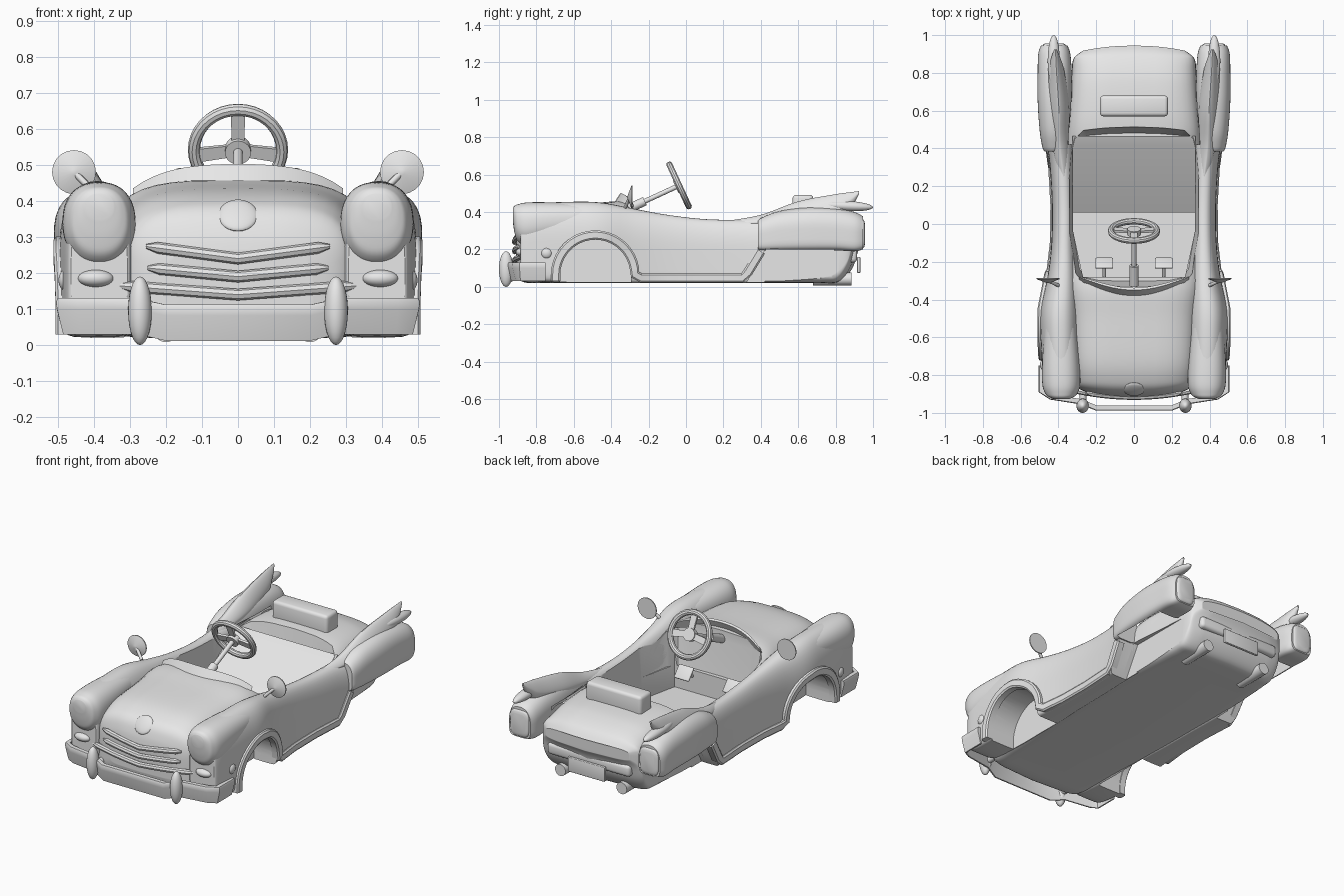
import bpy, bmesh, math
from mathutils import Vector, Matrix

old = bpy.data.objects.get("Cube")
if old:
    bpy.data.objects.remove(old)

grey = bpy.data.materials.new("plain_grey")
grey.use_nodes = True
grey.diffuse_color = (0.8, 0.8, 0.8, 1)
grey.node_tree.nodes["Principled BSDF"].inputs["Base Color"].default_value = (0.8, 0.8, 0.8, 1)
parts = []


def make(name, bm, mirror=False, keep=True):
    bmesh.ops.recalc_face_normals(bm, faces=bm.faces)
    mesh = bpy.data.meshes.new(name)
    bm.to_mesh(mesh)
    bm.free()
    mesh.materials.append(grey)
    ob = bpy.data.objects.new(name, mesh)
    bpy.context.collection.objects.link(ob)
    if mirror:
        ob.modifiers.new("mirror", "MIRROR").use_mirror_merge = False
    if keep:
        parts.append(ob)
    return ob


def skin(bm, rings):
    """Join rings of points into a capped solid."""
    rows = [[bm.verts.new(p) for p in r] for r in rings]
    n = len(rows[0])
    for a, b in zip(rows, rows[1:]):
        for i in range(n):
            j = (i + 1) % n
            bm.faces.new((a[i], a[j], b[j], b[i]))
    bm.faces.new(rows[0])
    bm.faces.new(rows[-1][::-1])


def spline(st, sub=5):
    """Catmull-Rom through the stations."""
    out = []
    for i in range(len(st) - 1):
        a, b, c, d = st[max(i - 1, 0)], st[i], st[i + 1], st[min(i + 2, len(st) - 1)]
        for k in range(sub):
            t = k / sub
            out.append([q + .5 * t * (r - p + t * (2*p - 5*q + 4*r - s + t * (3*(q - r) + s - p)))
                        for p, q, r, s in zip(a, b, c, d)])
    return out + [list(st[-1])]


def loft(name, stations, top=2.6, bottom=8, bow=0, mirror=True):
    """Stations are y, centre x, half width, low z, high z."""
    rings = []
    for y, cx, w, lo, hi in spline(stations):
        ring = []
        for i in range(40):
            a = math.tau * i / 40
            c, s = math.cos(a), math.sin(a)
            e = 2 / (top if s >= 0 else bottom)
            x = cx + w * math.copysign(abs(c) ** e, c)
            z = (lo + hi) / 2 + (hi - lo) / 2 * math.copysign(abs(s) ** e, s)
            ring.append((x, y * (1 - bow * x * x * y ** 4), z))
        rings.append(ring)
    bm = bmesh.new()
    skin(bm, rings)
    return make(name, bm, mirror)


def sweep(name, path, profile, up, mirror=False, scales=None):
    """Sweep a profile of (side, up) offsets along a path."""
    path, up = [Vector(p) for p in path], Vector(up).normalized()
    rings = []
    for i, p in enumerate(path):
        t = path[min(i + 1, len(path) - 1)] - path[max(i - 1, 0)]
        side = t.cross(up).normalized()
        k = scales[i] if scales else 1
        rings.append([p + k * (a * side + b * up) for a, b in profile])
    bm = bmesh.new()
    skin(bm, rings)
    return make(name, bm, mirror)


def prism(name, pts, x0, x1, mirror=True, keep=False):
    bm = bmesh.new()
    skin(bm, [[(x, y, z) for y, z in pts] for x in (x0, x1)])
    return make(name, bm, mirror, keep)


def ball(name, loc, radii, tilt=0, mirror=True):
    bm = bmesh.new()
    m = Matrix.Translation(loc) @ Matrix.Rotation(math.radians(tilt), 4, 'X') @ Matrix.Diagonal((*radii, 1))
    bmesh.ops.create_uvsphere(bm, u_segments=24, v_segments=14, radius=1, matrix=m)
    return make(name, bm, mirror)


def tube(name, a, b, r0, r1=None, mirror=False):
    a, b = Vector(a), Vector(b)
    m = Matrix.Translation((a + b) / 2) @ (b - a).to_track_quat('Z', 'Y').to_matrix().to_4x4()
    bm = bmesh.new()
    bmesh.ops.create_cone(bm, cap_ends=True, segments=20, radius1=r0, radius2=r0 if r1 is None else r1,
                          depth=(b - a).length, matrix=m)
    return make(name, bm, mirror)


def box(name, lo, hi, bevel=0.01, tilt=0, mirror=False):
    lo, hi = Vector(lo), Vector(hi)
    m = Matrix.Translation((lo + hi) / 2) @ Matrix.Rotation(math.radians(tilt), 4, 'X') @ Matrix.Diagonal((*(hi - lo), 1))
    bm = bmesh.new()
    bmesh.ops.create_cube(bm, size=1, matrix=m)
    bmesh.ops.bevel(bm, geom=bm.edges[:], offset=bevel, segments=3, affect='EDGES', profile=0.5)
    return make(name, bm, mirror)


# Main shell, side panels and fenders
body = loft("body_shell", [
    (-.915, 0, .2, .1, .26), (-.905, 0, .27, .06, .31), (-.88, 0, .31, .03, .365), (-.83, 0, .32, .02, .40),
    (-.72, 0, .33, .02, .43), (-.5, 0, .34, .02, .447), (-.33, 0, .36, .02, .457), (-.2, 0, .36, .02, .42),
    (0, 0, .36, .02, .365), (.35, 0, .36, .02, .37), (.5, 0, .355, .02, .395), (.62, 0, .345, .02, .40),
    (.75, 0, .335, .02, .392), (.83, 0, .33, .03, .375), (.89, 0, .325, .1, .352), (.92, 0, .31, .19, .33),
    (.945, 0, .27, .235, .30),
], top=3.5, bottom=10, bow=.5, mirror=False)
side_line = [
    (-.885, .385, .078, .08, .39), (-.87, .385, .088, .05, .42), (-.8, .385, .098, .03, .445),
    (-.6, .39, .105, .02, .455), (-.45, .39, .104, .02, .45), (-.28, .375, .083, .02, .418),
    (-.1, .37, .067, .02, .385), (.1, .37, .064, .02, .362), (.3, .378, .067, .02, .358), (.42, .385, .075, .02, .365)]
side = loft("front_fender_and_side", side_line, top=2.3)
rear_fender = loft("rear_fender", [
    (.385, .42, .055, .2, .355), (.41, .418, .068, .195, .372), (.5, .42, .08, .195, .405),
    (.65, .42, .09, .195, .425), (.8, .42, .09, .195, .42), (.9, .422, .085, .19, .40), (.945, .422, .07, .2, .378)],
    top=2.3, bottom=5)

# Cutters for cockpit, footwell and wheel wells
half = [(0, -.33), (.2, -.325), (.27, -.31), (.31, -.26), (.345, -.05), (.35, .25), (.34, .4), (.32, .46), (.27, .5), (.15, .51)]
outline = half + [(0, .515)] + [(-x, y) for x, y in half[:0:-1]]
bm = bmesh.new()
skin(bm, [[(x * k, .05 + (y - .05) * k, z) for x, y in outline] for k, z in ((.93, .2), (1, .4), (1, .8))])
cockpit = make("cockpit_cutter", bm, keep=False)
floor = [(.27, -.28), (.322, -.04), (.324, .23)]
bm = bmesh.new()
skin(bm, [[(x, y, z) for x, y in floor] + [(-x, y, z) for x, y in floor[::-1]] for z in (.07, .3)])
footwell = make("footwell_cutter", bm, keep=False)
arch_pts = [(-.485 - .19 * math.cos(math.pi * i / 20), .07 + .19 * math.sin(math.pi * i / 20)) for i in range(21)]
front_well = prism("front_well_cutter", [(-.675, -.1)] + arch_pts + [(-.295, -.1)], .31, .6)
rear_well = prism("rear_well_cutter", [(.255, -.1), (.425, .2), (1.1, .2), (1.1, -.1)], .329, .6)
skirt_well = prism("skirt_cutter", [(.42, .1), (.44, .34), (.78, .34), (.8, .1)], .33, .48)
cuts = {body: (cockpit, footwell, front_well, rear_well), side: (cockpit, footwell, front_well, rear_well),
        rear_fender: (cockpit, skirt_well)}
for ob, tools in cuts.items():
    bpy.context.view_layer.objects.active = ob
    for tool in tools:
        mod = ob.modifiers.new("cut", "BOOLEAN")
        mod.operation, mod.object, mod.solver = 'DIFFERENCE', tool, 'EXACT'
        ob.modifiers.move(len(ob.modifiers) - 1, 0)
        bpy.ops.object.modifier_apply(modifier=mod.name)
for tool in (cockpit, footwell, front_well, rear_well, skirt_well):
    bpy.data.objects.remove(tool)

# Reclined seat filling the back of the cockpit
prism("seat", [(.06, .06), (.06, .1), (.42, .325), (.465, .345), (.465, .06)], -.325, .325, False, True)


# Raised trim round the arch, along the sill and up the rear cutout
def side_x(y):
    for a, b in zip(side_line, side_line[1:]):
        if a[0] <= y <= b[0]:
            t = (y - a[0]) / (b[0] - a[0])
            return a[1] + a[2] + t * (b[1] + b[2] - a[1] - a[2]) + (.008 if y < -.27 else 0)


trim = [(-.485 - .212 * math.cos(math.pi * i / 20), .065 + .212 * math.sin(math.pi * i / 20)) for i in range(21)]
trim = [(-.697, .03)] + trim + [(-.24, .047), (-.1, .047), (.1, .047), (.3, .047), (.33, .075), (.4, .19)]
sweep("arch_and_sill_trim", [(side_x(y), y, z) for y, z in trim],
      [(-.025, -.035), (.025, -.035), (.025, .002), (.016, .009), (-.016, .009), (-.025, .002)], (1, 0, 0), mirror=True)

# Headlights, lamps, emblem and grille
loft("headlight", [(-.926, .385, .04, .35, .42), (-.917, .385, .064, .29, .433), (-.9, .385, .083, .245, .441),
                   (-.85, .385, .1, .22, .451), (-.74, .387, .099, .24, .452), (-.55, .39, .085, .27, .445)],
     top=2.3, bottom=2.2)
ball("turn_signal", (.395, -.88, .185), (.05, .03, .024))
ball("side_reflector", (.478, -.745, .18), (.02, .03, .03))
ball("bonnet_emblem", (0, -.875, .36), (.055, .055, .014), 52, mirror=False)
octagon = [(.016 * math.cos(math.tau * i / 8), .016 * math.sin(math.tau * i / 8)) for i in range(8)]
for label, reach, mid, end in (("upper", .255, .24, .274), ("middle", .25, .19, .214), ("lower", .335, .14, .165)):
    steps = [i / 8 for i in range(-8, 9)]
    sweep(label + "_grille_bar", [(reach * s, -.915 + .35 * (reach * s) ** 2, mid + (end - mid) * abs(s)) for s in steps],
          octagon, (0, 0, 1), scales=[.4 if abs(s) == 1 else 1 for s in steps])

# Front bumper with overriders
arm = [(.485, -.75, .08), (.485, -.885, .08), (.44, -.91, .08), (.28, -.935, .08), (.2, -.968, .062)]
sweep("front_bumper", arm + [(-x, y, z) for x, y, z in arm[::-1]],
      [(.008, -.05), (0, -.05), (-.018, .02), (-.02, .04), (-.016, .05), (.008, .05)], (0, 0, 1))
ball("bumper_overrider", (.272, -.962, .095), (.033, .038, .095))
tube("bumper_bracket", (.27, -.95, .08), (.27, -.85, .08), .018, mirror=True)

# Tail fins, bullet lamps, tail lights and rear hardware
loft("tail_fin", [(.2, .365, .012, .32, .35), (.4, .39, .04, .31, .385), (.6, .397, .055, .3, .457),
                  (.8, .41, .043, .34, .495), (.88, .414, .024, .42, .506), (.925, .416, .006, .495, .512)], top=1.4, bottom=2)
ball("bullet_lamp", (.425, .865, .432), (.032, .135, .027), -3)
loft("tail_light", [(.92, .422, .064, .2, .365), (.948, .422, .06, .207, .36), (.956, .422, .045, .225, .34)], top=4, bottom=4)
box("rear_apron_bar", (-.27, .82, .13), (.27, .915, .2), .02)
box("number_plate", (-.12, .915, .075), (.12, .932, .16), .004)
tube("exhaust_pipe", (.2, .68, .042), (.2, .885, .042), .034, mirror=True)
box("headrest", (-.18, .57, .35), (.18, .68, .492), .018)

# Wind deflector on the cowl
xs = [i * .029 for i in range(-10, 11)]
sweep("wind_deflector", [(x, -.37 + x * x, .452 - .35 * x * x) for x in xs],
      [(-.014, -.03), (.012, -.03), (.008, .054), (-.006, .054)], (0, .5, .86),
      scales=[1 - .75 * (abs(x) / .29) ** 4 for x in xs])

# Door mirrors
tube("mirror_stalk", (.40, -.325, .425), (.455, -.30, .48), .009, mirror=True)
tube("mirror_back", (.455, -.312, .48), (.455, -.292, .48), .008, .061, mirror=True)
tube("mirror_face", (.455, -.292, .48), (.455, -.286, .48), .061, mirror=True)

# Steering wheel, column and pedals
hub, lift = Vector((0, -.037, .542)), Vector((0, -.42, .908))
axle = Vector((0, .908, .42))
bpy.ops.mesh.primitive_torus_add(location=hub, rotation=(-math.radians(65.2), 0, 0), major_segments=36,
                                 minor_segments=10, major_radius=.122, minor_radius=.017)
rim = bpy.context.object
rim.name = "steering_wheel_rim"
rim.data.materials.append(grey)
parts.append(rim)
tube("steering_hub", hub - axle * .02, hub + axle * .012, .036)
for n, deg in enumerate((90, -8, 188)):
    a = math.radians(deg)
    tip = hub + .122 * (math.cos(a) * Vector((1, 0, 0)) + math.sin(a) * lift)
    sweep("steering_spoke_%d" % (n + 1), [hub, tip], [(-.02, -.007), (.02, -.007), (.02, .007), (-.02, .007)],
          axle, scales=[.85, 1])
tube("steering_column", hub, (0, -.345, .40), .013)
tube("column_collar", (0, -.22, .458), (0, -.335, .405), .024)
box("pedal", (.11, -.215, .17), (.205, -.2, .25), .006, 40, mirror=True)
tube("pedal_arm", (.157, -.21, .21), (.157, -.29, .16), .01, mirror=True)

# Smooth shading with sharp creases kept
bpy.ops.object.select_all(action='DESELECT')
for ob in parts:
    ob.select_set(True)
bpy.context.view_layer.objects.active = body
bpy.ops.object.shade_smooth_by_angle(angle=math.radians(35))
for ob in cuts:
    ob.modifiers.new("even_normals", "WEIGHTED_NORMAL").keep_sharp = True
